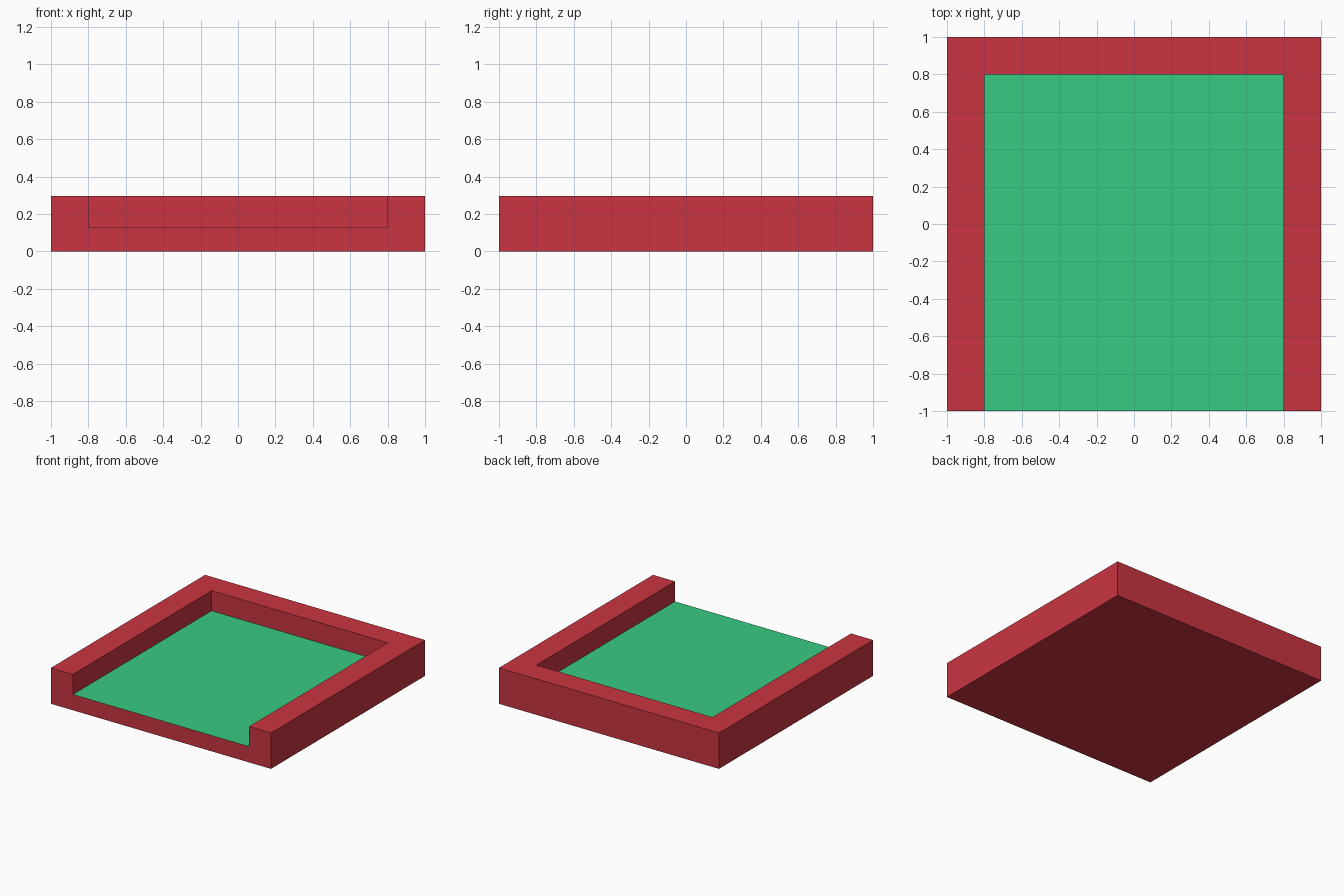
import bpy
import bmesh

default_cube = bpy.data.objects.get("Cube")
if default_cube:
    bpy.data.objects.remove(default_cube, do_unlink=True)

HALF, INNER = 1.0, 0.8
HEIGHT, FLOOR = 0.295, 0.13


def make_material(name, color):
    mat = bpy.data.materials.new(name)
    mat.use_nodes = True
    mat.diffuse_color = color
    mat.node_tree.nodes["Principled BSDF"].inputs["Base Color"].default_value = color
    return mat


def corner_ring(bm, half_x, back_y, z):
    """Corners in order: front right, front left, back left, back right."""
    corners = ((-half_x, -HALF), (half_x, -HALF), (half_x, back_y), (-half_x, back_y))
    return [bm.verts.new((x, y, z)) for x, y in corners]


def bridge(bm, lower, upper, sides):
    for i in sides:
        j = (i + 1) % 4
        bm.faces.new((lower[i], lower[j], upper[j], upper[i]))


bm = bmesh.new()
base = corner_ring(bm, HALF, HALF, 0)
top = corner_ring(bm, HALF, HALF, HEIGHT)
rim = corner_ring(bm, INNER, INNER, HEIGHT)
floor = corner_ring(bm, INNER, INNER, FLOOR)

# Outer walls, rim and inner walls, all open at the front
closed_sides = (1, 2, 3)
for lower, upper in ((base, top), (top, rim), (rim, floor)):
    bridge(bm, lower, upper, closed_sides)

# Underside, front sill and the two wall ends
bm.faces.new(base[::-1])
bridge(bm, base, floor, (0,))
bm.faces.new((base[0], floor[0], rim[0], top[0]))
bm.faces.new((base[1], top[1], rim[1], floor[1]))

# Green floor panel
bm.faces.new(floor).material_index = 1

bmesh.ops.recalc_face_normals(bm, faces=bm.faces)
mesh = bpy.data.meshes.new("open_tray")
bm.to_mesh(mesh)
bm.free()

mesh.materials.append(make_material("red", (0.591, 0.036, 0.053, 1)))
mesh.materials.append(make_material("green", (0.04, 0.597, 0.223, 1)))
tray = bpy.data.objects.new("open_tray", mesh)
bpy.context.collection.objects.link(tray)
